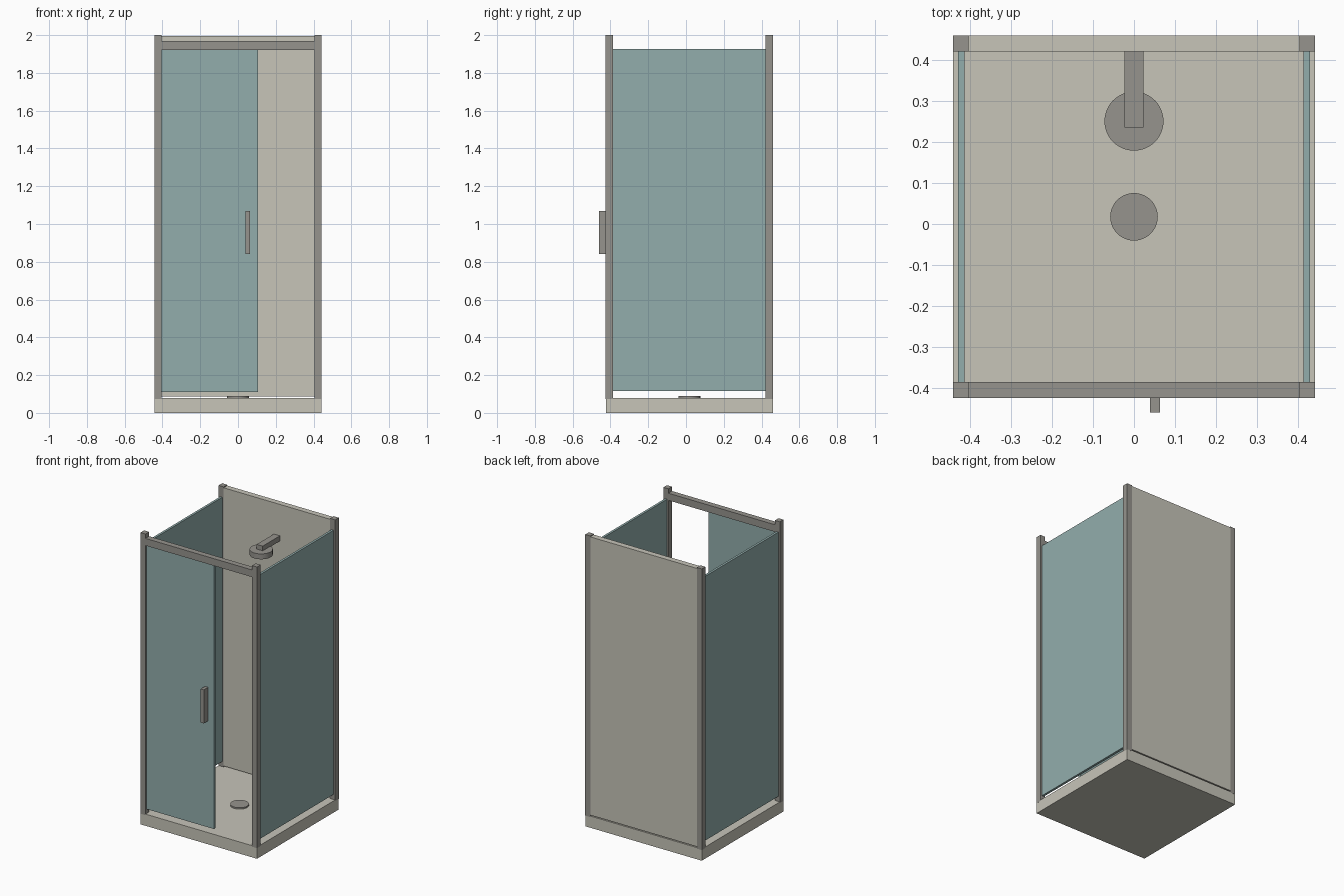
import bpy
import bmesh
from mathutils import Matrix, Vector

default = bpy.data.objects.get("Cube")
if default:
    bpy.data.objects.remove(default, do_unlink=True)


def make_material(name, rgb):
    mat = bpy.data.materials.new(name)
    color = (*rgb, 1.0)
    mat.use_nodes = True
    mat.diffuse_color = color
    for node in mat.node_tree.nodes:
        if node.type == "BSDF_PRINCIPLED":
            node.inputs["Base Color"].default_value = color
            node.inputs["Roughness"].default_value = 0.6
    return mat


ceramic = make_material("warm_white_ceramic", (0.57, 0.555, 0.485))
metal = make_material("grey_metal", (0.305, 0.295, 0.27))
glass = make_material("teal_glass", (0.29, 0.42, 0.415))


def add_object(name, bm, mat):
    mesh = bpy.data.meshes.new(name)
    bm.to_mesh(mesh)
    bm.free()
    mesh.materials.append(mat)
    obj = bpy.data.objects.new(name, mesh)
    bpy.context.collection.objects.link(obj)
    return obj


def box(name, x, y, z, mat):
    """Box from (low, high) ranges on each axis."""
    low, high = Vector((x[0], y[0], z[0])), Vector((x[1], y[1], z[1]))
    bm = bmesh.new()
    bmesh.ops.create_cube(bm, size=1)
    bmesh.ops.scale(bm, vec=high - low, verts=bm.verts)
    bmesh.ops.translate(bm, vec=(low + high) / 2, verts=bm.verts)
    return add_object(name, bm, mat)


def disc(name, y, radius, z, mat):
    """Upright cylinder on the centre line with smooth sides."""
    bm = bmesh.new()
    bmesh.ops.create_cone(bm, cap_ends=True, segments=48, radius1=radius,
                          radius2=radius, depth=z[1] - z[0],
                          matrix=Matrix.Translation((0, y, (z[0] + z[1]) / 2)))
    for face in bm.faces:
        face.smooth = len(face.verts) == 4
    for edge in bm.edges:
        edge.smooth = all(f.smooth for f in edge.link_faces)
    return add_object(name, bm, mat)


HALF = 0.442                     # half width of the cabin
INNER = 0.404                    # inner side of the posts
FRONT, BACK = (-0.425, -0.386), (0.421, 0.46)

# Base tray and drain
box("tray", (-HALF + 0.0005, HALF - 0.0005),
    (FRONT[0] + 0.0005, BACK[1] - 0.0005), (0, 0.08), ceramic)
disc("drain", 0.0175, 0.058, (0.078, 0.09), metal)

# Corner posts and side glass
for side, sign in (("left", 1), ("right", -1)):
    post_x = sorted((sign * INNER, sign * HALF))
    for end, post_y in (("front", FRONT), ("back", BACK)):
        box(f"{end}_{side}_post", post_x, post_y, (0.073, 2.0), metal)
    box(f"{side}_glass", sorted((sign * 0.414, sign * 0.43)),
        (FRONT[1], BACK[0]), (0.115, 1.926), glass)

# Back wall, set just above the tray
box("back_wall", (-INNER, INNER), BACK, (0.087, 1.994), ceramic)

# Front rail, sliding door and handle
box("front_rail", (-INNER, INNER), FRONT, (1.921, 1.97), metal)
box("door", (-INNER, 0.106), (-0.413, -0.397), (0.11, 1.921), glass)
box("door_handle", (0.039, 0.063), (-0.46, -0.413), (0.84, 1.07), metal)

# Shower arm and head
box("shower_arm", (-0.023, 0.023), (0.235, BACK[0]), (1.743, 1.779), metal)
disc("shower_head", 0.251, 0.072, (1.71, 1.747), metal)
